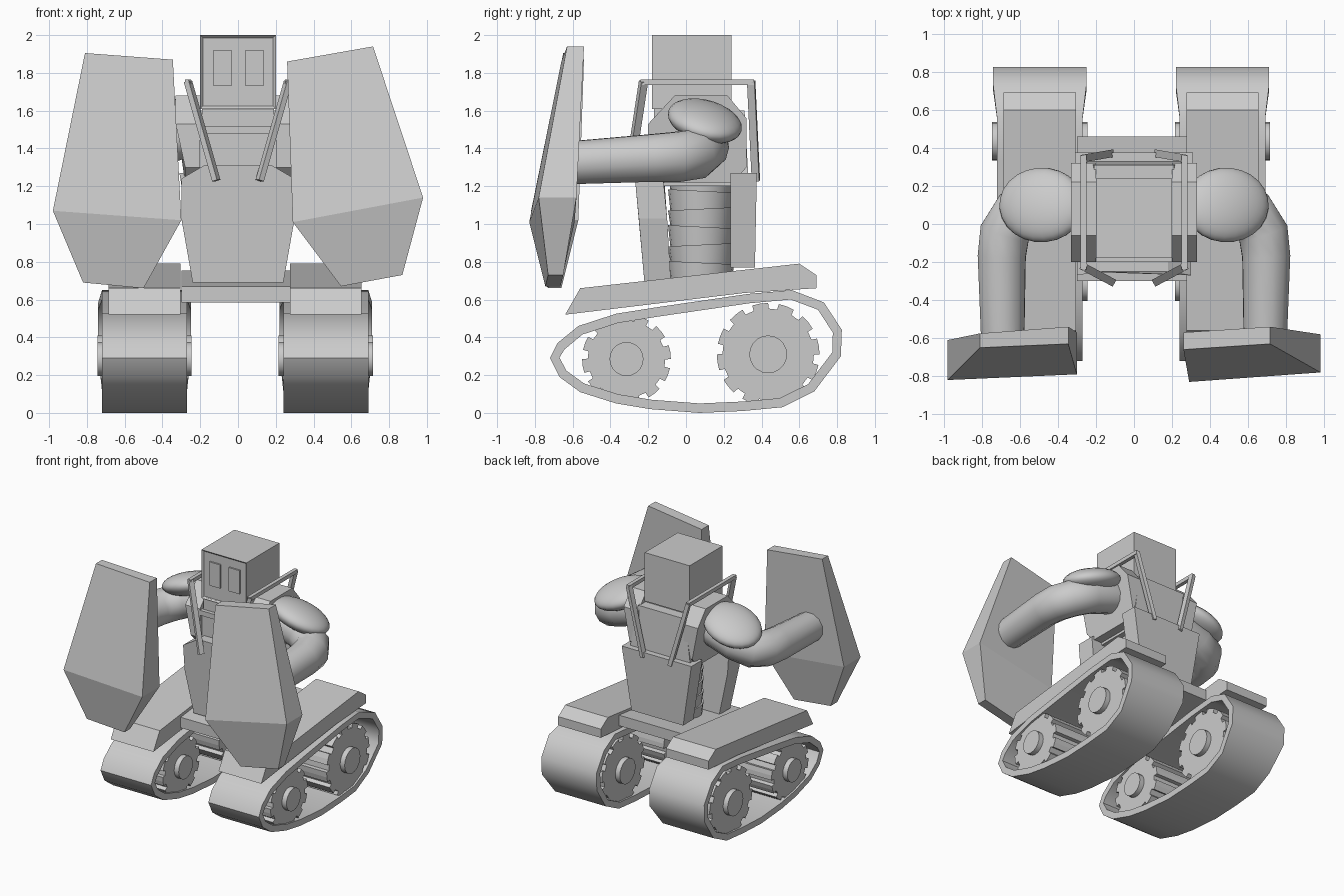
import bpy, bmesh
from math import sin, cos, pi, radians
from mathutils import Vector, Euler

if "Cube" in bpy.data.objects:
    bpy.data.objects.remove(bpy.data.objects["Cube"])


def mesh(name, verts, faces, smooth=None):
    me = bpy.data.meshes.new(name)
    me.from_pydata([tuple(v) for v in verts], [], faces)
    bm = bmesh.new()
    bm.from_mesh(me)
    bmesh.ops.recalc_face_normals(bm, faces=bm.faces)
    bm.to_mesh(me)
    bm.free()
    ob = bpy.data.objects.new(name, me)
    bpy.context.collection.objects.link(ob)
    if smooth:
        shade(ob, smooth)
    return ob


def shade(ob, angle):
    bpy.ops.object.select_all(action='DESELECT')
    ob.select_set(True)
    bpy.context.view_layer.objects.active = ob
    bpy.ops.object.shade_smooth_by_angle(angle=radians(angle))


def bridge(name, a, b, caps=None, smooth=None):
    """Solid between two matching outlines."""
    n = len(a)
    faces = [(i, (i + 1) % n, (i + 1) % n + n, i + n) for i in range(n)]
    caps = caps or [tuple(range(n))]
    for c in caps:
        faces += [tuple(c), tuple(i + n for i in c)]
    return mesh(name, list(a) + list(b), faces, smooth)


def slab(name, pts, caps=None):
    """Plate from (x, z, y_front, y_back) corners."""
    return bridge(name, [(x, f, z) for x, z, f, b in pts],
                  [(x, b, z) for x, z, f, b in pts], caps)


def extrude_x(name, prof, x0, x1, smooth=None):
    """Side profile of (y, z) points extruded along x."""
    return bridge(name, [(x0, y, z) for y, z in prof],
                  [(x1, y, z) for y, z in prof], None, smooth)


def box(name, x0, x1, y0, y1, z0, z1):
    return extrude_x(name, [(y0, z0), (y1, z0), (y1, z1), (y0, z1)], x0, x1)


def strut(name, p, q, w=0.04, d=0.03):
    p, q = Vector(p), Vector(q)
    rot = (q - p).to_track_quat('Z', 'Y')
    off = [rot @ Vector((sx * w / 2, sy * d / 2, 0))
           for sx, sy in ((-1, -1), (1, -1), (1, 1), (-1, 1))]
    return bridge(name, [p + o for o in off], [q + o for o in off])


def circle(cy, cz, r, n):
    return [(cy + r * cos(2 * pi * i / n), cz + r * sin(2 * pi * i / n)) for i in range(n)]


def gear(cy, cz, r, depth, n):
    out = []
    for k in range(n):
        for t, rr in ((0.0, r), (0.3, r), (0.6, r), (0.62, r - depth), (0.98, r - depth)):
            a = 2 * pi * (k + t) / n
            out.append((cy + rr * cos(a), cz + rr * sin(a)))
    return out


def belt(name, prof, cx, thick=0.05):
    """Closed track loop, slightly wider at the rear."""
    n = len(prof)
    P = [Vector(p) for p in prof]
    inner = []
    for i, p in enumerate(P):
        t = (P[(i + 1) % n] - P[i - 1]).normalized()
        inner.append(p + Vector((-t.y, t.x)) * thick)
    verts = []
    for ring, side in ((P, -1), (P, 1), (inner, 1), (inner, -1)):
        for p, q in zip(ring, P):
            hw = 0.245 if q.x > 0.7 else 0.225
            verts.append((cx + side * hw, p.x, p.y))
    faces = [(r * n + i, r * n + (i + 1) % n, (r + 1) % 4 * n + (i + 1) % n, (r + 1) % 4 * n + i)
             for r in range(4) for i in range(n)]
    return mesh(name, verts, faces, 40)


belt_profile = [(-0.72, 0.29), (-0.67, 0.19), (-0.56, 0.11), (-0.37, 0.05), (-0.19, 0.02),
                (0.07, 0.0), (0.30, 0.01), (0.51, 0.03), (0.68, 0.115), (0.82, 0.30),
                (0.825, 0.44), (0.73, 0.585), (0.56, 0.65), (0.33, 0.63), (-0.15, 0.56),
                (-0.37, 0.525), (-0.57, 0.46), (-0.68, 0.37)]

# Running gear: tracks, wheels, hubs and fenders
for s, side in ((-1, "left"), (1, "right")):
    cx = s * 0.48 - 0.015
    belt(side + "_track", belt_profile, cx)
    for part, cy, cz, r, hub in (("front", -0.315, 0.285, 0.235, 0.09),
                                 ("rear", 0.435, 0.31, 0.272, 0.10)):
        extrude_x(f"{side}_{part}_wheel", gear(cy, cz, r, 0.03, 12), cx - 0.21, cx + 0.21)
        extrude_x(f"{side}_{part}_hub", circle(cy, cz, hub, 20), cx - 0.25, cx + 0.25, 30)
    # fender with a narrower top
    fender = [(-0.64, 0.52), (0.31, 0.635), (0.69, 0.66), (0.69, 0.73), (0.60, 0.79), (-0.56, 0.66)]
    inset = [0, 0, 0, 0, 0.0, 0.0]
    xo, xi = cx + s * 0.19, cx - s * 0.19
    extrude_x(side + "_fender", fender, xi, xo)

# Hip plate, sloped like the fenders
extrude_x("hip_plate", [(-0.30, 0.585), (0.46, 0.67), (0.46, 0.755), (-0.30, 0.67)], -0.30, 0.28)

# Ringed waist column
for i in range(6):
    z = 0.70 + i * 0.095
    tilt = 0.05 * (-1) ** i
    lo = [(x, y + 0.08, z + (y * tilt)) for x, y in circle(0, 0, 0.163, 20)]
    hi = [(x, y + 0.08, z + 0.095 - y * tilt) for x, y in circle(0, 0, 0.175, 20)]
    bridge("waist_ring", lo, hi, None, 30)

# Torso plates
slab("front_plate", [(-0.24, 0.69, -0.22, -0.08), (0.24, 0.69, -0.22, -0.08),
                     (0.30, 1.03, -0.25, -0.10), (0.30, 1.24, -0.27, -0.12),
                     (0.18, 1.31, -0.25, -0.12), (-0.18, 1.31, -0.25, -0.12),
                     (-0.30, 1.24, -0.27, -0.12), (-0.30, 1.03, -0.25, -0.10)])
slab("back_plate", [(-0.23, 0.77, 0.235, 0.365), (0.23, 0.77, 0.235, 0.365),
                    (0.31, 1.27, 0.235, 0.375), (-0.31, 1.27, 0.235, 0.375)])
slab("upper_back", [(-0.27, 1.25, 0.2, 0.33), (0.27, 1.25, 0.2, 0.33),
                    (0.21, 1.60, 0.2, 0.31), (-0.21, 1.60, 0.2, 0.31)])
box("chest_core", -0.21, 0.21, -0.17, 0.28, 1.2, 1.48)
box("collar", -0.20, 0.20, -0.20, 0.24, 1.48, 1.52)
box("neck", -0.19, 0.19, -0.17, 0.23, 1.52, 1.62)

# Head with recessed face and eyes
head = box("head", -0.20, 0.20, -0.18, 0.24, 1.61, 2.0)
bm = bmesh.new()
bm.from_mesh(head.data)
face = min(bm.faces, key=lambda f: f.calc_center_median().y)
bmesh.ops.inset_region(bm, faces=[face], thickness=0.02, depth=0)
bmesh.ops.translate(bm, verts=face.verts[:], vec=(0, 0.015, 0))
bm.to_mesh(head.data)
bm.free()
for x in (-0.083, 0.088):
    box("eye", x - 0.048, x + 0.048, -0.178, -0.15, 1.73, 1.92)

block = [(-0.12, 1.22), (0.25, 1.22), (0.32, 1.30), (0.32, 1.56), (0.22, 1.68),
         (-0.06, 1.68), (-0.20, 1.53), (-0.20, 1.30)]

for s, side in ((-1, "left"), (1, "right")):
    # shoulder blocks beside the neck, narrowing downward
    bridge(side + "_shoulder_block", [(s * 0.20, y, z) for y, z in block],
           [(s * (0.33 if z > 1.5 else 0.28), y, z) for y, z in block])
    # frame struts and top rail
    top_f, top_b = (s * 0.265, -0.225, 1.755), (s * 0.265, 0.345, 1.755)
    strut(side + "_front_strut", top_f, (s * 0.115, -0.305, 1.23))
    strut(side + "_back_strut", top_b, (s * 0.12, 0.37, 1.23))
    strut(side + "_top_rail", (s * 0.265, -0.24, 1.75), (s * 0.265, 0.36, 1.75), 0.03, 0.03)

    # shoulder dome
    bpy.ops.mesh.primitive_uv_sphere_add(segments=24, ring_count=14, location=(s * 0.485, 0.10, 1.545))
    dome = bpy.context.object
    dome.name = side + "_shoulder"
    dome.scale = (0.235, 0.20, 0.09)
    dome.rotation_euler = Euler((radians(-10), s * radians(20), s * radians(8)))
    shade(dome, 40)

    # arm: bent tube
    cu = bpy.data.curves.new(side + "_arm", 'CURVE')
    cu.dimensions = '3D'
    cu.bevel_depth = 0.13
    cu.bevel_resolution = 4
    cu.use_fill_caps = True
    sp = cu.splines.new('POLY')
    path = [(0.25, 0.10, 1.48, 0.9), (0.50, 0.10, 1.41, 1.0), (0.62, 0.05, 1.37, 1.05),
            (0.68, -0.05, 1.355, 1.05), (0.695, -0.17, 1.35, 1.0), (0.69, -0.60, 1.325, 0.9)]
    sp.points.add(len(path) - 1)
    for pt, (x, y, z, r) in zip(sp.points, path):
        pt.co = (s * x, y, z, 1)
        pt.radius = r
    arm = bpy.data.objects.new(side + "_arm", cu)
    bpy.context.collection.objects.link(arm)
    bpy.ops.object.select_all(action='DESELECT')
    arm.select_set(True)
    bpy.context.view_layer.objects.active = arm
    bpy.ops.object.convert(target='MESH')
    shade(bpy.context.object, 40)

# Shields, folded across the middle
fold = [(0, 1, 2, 5), (2, 3, 4, 5)]
slab("right_shield", [(0.26, 1.86, -0.66, -0.57), (0.715, 1.94, -0.63, -0.54),
                      (0.98, 1.14, -0.78, -0.58), (0.87, 0.73, -0.73, -0.65),
                      (0.545, 0.67, -0.745, -0.665), (0.29, 1.01, -0.83, -0.59)], fold)
slab("left_shield", [(-0.345, 1.87, -0.63, -0.54), (-0.81, 1.905, -0.65, -0.575),
                     (-0.98, 1.07, -0.82, -0.61), (-0.82, 0.69, -0.75, -0.67),
                     (-0.50, 0.66, -0.73, -0.66), (-0.30, 1.02, -0.79, -0.57)], fold)
